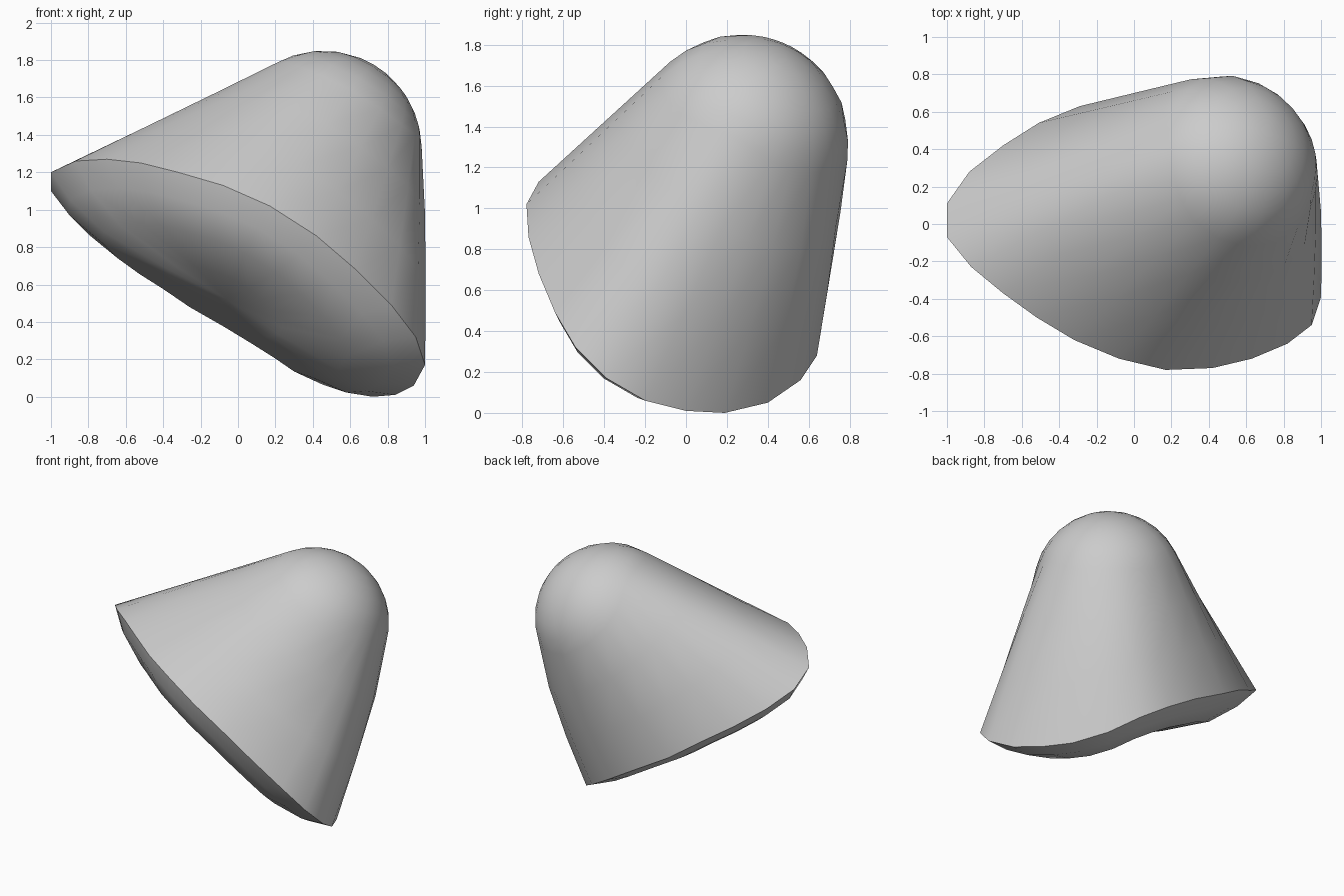
import bpy, bmesh, math
from mathutils import Vector

if "Cube" in bpy.data.objects:
    bpy.data.objects.remove(bpy.data.objects["Cube"])

# Uneven, bent rim loop where the tapered wall meets the domed underside
RIM = [Vector(p) for p in (
    (-1, -.07, 1.2), (-.87, -.23, 1.26), (-.7, -.37, 1.27), (-.52, -.5, 1.25),
    (-.32, -.62, 1.2), (-.08, -.72, 1.13), (.17, -.78, 1.02), (.42, -.77, .86),
    (.63, -.72, .68), (.82, -.64, .49), (.95, -.54, .32), (1, -.39, .17),
    (.94, -.2, .06), (.84, 0, .01), (.72, .19, 0), (.57, .4, .05),
    (.41, .56, .16), (.22, .64, .28), (-.01, .66, .42), (-.29, .63, .58),
    (-.51, .54, .73), (-.7, .42, .85), (-.88, .28, .98), (-1, .11, 1.1))]
NOSE, RADIUS = Vector((.457, .272, 1.325)), .525   # ball that rounds the tip
STEPS = 6

centre = sum(RIM, Vector()) / len(RIM)
axis = (NOSE - centre).normalized()
base_normal = Vector((.443, .543, .713))
swell = Vector((.75, .5, -.45)).normalized()

bm = bmesh.new()
rim = [bm.verts.new(p) for p in RIM]


def bridge(a, b):
    for i in range(len(a)):
        j = (i + 1) % len(a)
        bm.faces.new((a[i], a[j], b[j], b[i]))


def cap(ring, point):
    tip = bm.verts.new(point)
    for i in range(len(ring)):
        bm.faces.new((ring[i], ring[(i + 1) % len(ring)], tip))


# Wall: each rim point runs tangent to the nose ball, then over the tip,
# with a slight swelling on one side
columns = []
for p in RIM:
    d = p - NOSE
    along = d.dot(axis)
    out = d - axis * along
    side = out.normalized()
    t = math.atan2(out.length, along) - math.acos(min(1, RADIUS / d.length))
    arc = [NOSE + (axis * math.cos(t * k / STEPS) + side * math.sin(t * k / STEPS)) * RADIUS
           for k in range(STEPS, 0, -1)]
    bulge = side * .04 * max(0, side.dot(swell)) ** 3
    columns.append([p.lerp(arc[0], .35) + bulge * .8, p.lerp(arc[0], .7) + bulge] + arc)
previous = rim
for level in zip(*columns):
    ring = [bm.verts.new(p) for p in level]
    bridge(previous, ring)
    previous = ring
cap(previous, NOSE + axis * RADIUS)

# Dome closing the underside
previous = rim
for scale, depth in ((.86, .1), (.65, .185), (.3, .21)):
    ring = [bm.verts.new(centre.lerp(p, scale) - base_normal * depth) for p in RIM]
    bridge(previous, ring)
    previous = ring
cap(previous, centre - base_normal * .21)

bmesh.ops.recalc_face_normals(bm, faces=bm.faces)
mesh = bpy.data.meshes.new("rounded_cone")
bm.to_mesh(mesh)
bm.free()
body = bpy.data.objects.new("rounded_cone", mesh)
bpy.context.collection.objects.link(body)

# Plain grey surface
grey = bpy.data.materials.new("grey")
grey.diffuse_color = (.6, .6, .6, 1)
grey.use_nodes = True
grey.node_tree.nodes["Principled BSDF"].inputs["Base Color"].default_value = grey.diffuse_color
mesh.materials.append(grey)

bpy.context.view_layer.objects.active = body
body.select_set(True)
bpy.ops.object.shade_smooth_by_angle(angle=math.radians(40))
